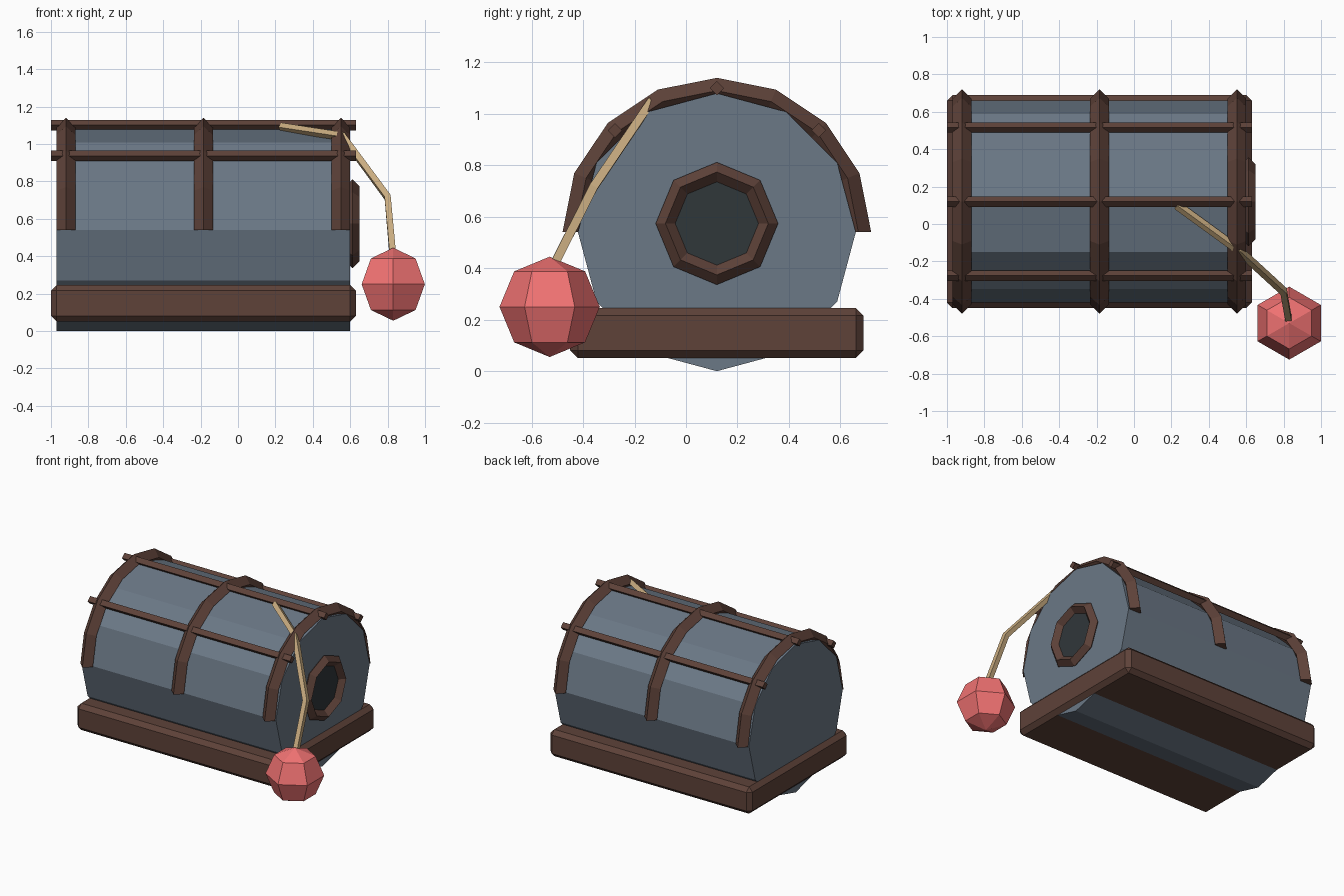
import bpy, bmesh
from math import sin, cos, pi
from mathutils import Vector as V

if "Cube" in bpy.data.objects:
    bpy.data.objects.remove(bpy.data.objects["Cube"])

CY, CZ = 0.12, 0.54   # barrel axis
X, Y, Z = V((1, 0, 0)), V((0, 1, 0)), V((0, 0, 1))


def material(name, hexcode):
    m = bpy.data.materials.new(name)
    lin = [((int(hexcode[i:i + 2], 16) / 255 + 0.055) / 1.055) ** 2.4 for i in (0, 2, 4)]
    m.diffuse_color = (*lin, 1)
    m.use_nodes = True
    m.node_tree.nodes["Principled BSDF"].inputs["Base Color"].default_value = m.diffuse_color
    return m


slate = material("slate", "6B7886")
wood = material("wood", "5E4239")
dark = material("dark", "30373A")
tan = material("rope_tan", "C9AC80")
red = material("red", "F07272")


def finish(name, bm, mat):
    bmesh.ops.recalc_face_normals(bm, faces=bm.faces)
    me = bpy.data.meshes.new(name)
    bm.to_mesh(me)
    bm.free()
    me.materials.append(mat)
    ob = bpy.data.objects.new(name, me)
    bpy.context.collection.objects.link(ob)
    return ob


def loft(name, rings, mat, closed=False):
    bm = bmesh.new()
    rows = [[bm.verts.new(p) for p in r] for r in rings]
    n = len(rows[0])
    pairs = list(zip(rows, rows[1:])) + ([(rows[-1], rows[0])] if closed else [])
    for a, b in pairs:
        for i in range(n):
            j = (i + 1) % n
            bm.faces.new((a[i], a[j], b[j], b[i]))
    if not closed:
        bm.faces.new(rows[0])
        bm.faces.new(rows[-1])
    return finish(name, bm, mat)


def ring(c, a, b, r, n=4):
    return [V(c) + r * (a * cos(2 * pi * i / n) + b * sin(2 * pi * i / n)) for i in range(n)]


def prism_x(name, x0, x1, y, z, r, n, mat):
    return loft(name, [ring((x, y, z), Y, Z, r, n) for x in (x0, x1)], mat)


def radial(t):
    return Y * cos(t) + Z * sin(t)


# Barrel body
prism_x("barrel", -0.97, 0.60, CY, CZ, 0.54, 12, slate)

# Base slab with chamfered edges
bm = bmesh.new()
bmesh.ops.create_cube(bm, size=1)
for v in bm.verts:
    v.co = V((-0.185 + v.co.x * 1.63, CY + v.co.y * 1.14, 0.148 + v.co.z * 0.195))
bmesh.ops.bevel(bm, geom=bm.edges[:], offset=0.03, segments=1, affect='EDGES')
finish("base", bm, wood)

# Half-round bands over the barrel
for k, x in enumerate((-0.92, -0.185, 0.55)):
    rings = []
    for i in range(9):
        d = radial(pi * i / 8)
        rings.append(ring(V((x, CY, CZ)) + d * 0.55, X, d, 0.05))
    loft(f"band_{k + 1}", rings, wood)

# Lengthwise rods
for k, t in enumerate((pi / 4, pi / 2, 3 * pi / 4)):
    d = radial(t) * 0.56
    prism_x(f"rod_{k + 1}", -1.0, 0.63, CY + d.y, CZ + d.z, 0.028, 4, wood)

# Round port: frame and dark pane
c = V((0.612, CY, 0.574))
frame = []
for i in range(8):
    d = radial(2 * pi * i / 8)
    frame.append(ring(c + d * 0.2, X, d, 0.038))
loft("port_frame", frame, wood, closed=True)
prism_x("port_pane", 0.59, 0.612, c.y, c.z, 0.18, 8, dark)

# Rope bent over the end of the barrel
pts = [V(p) for p in ((0.23, 0.10, 1.09), (0.56, -0.14, 1.04),
                      (0.80, -0.36, 0.715), (0.83, -0.53, 0.38))]
rings = []
for i, p in enumerate(pts):
    t = V()
    if i > 0:
        t += (p - pts[i - 1]).normalized()
    if i < len(pts) - 1:
        t += (pts[i + 1] - p).normalized()
    t.normalize()
    side = V((0.62, 0.78, 0))
    side = (side - t * side.dot(t)).normalized()
    rings.append(ring(p, side, t.cross(side), 0.024))
loft("rope", rings, tan)

# Hanging ball
bm = bmesh.new()
bmesh.ops.create_uvsphere(bm, u_segments=6, v_segments=4, radius=0.195)
bmesh.ops.translate(bm, verts=bm.verts, vec=(0.83, -0.53, 0.25))
finish("hanging_ball", bm, red)
